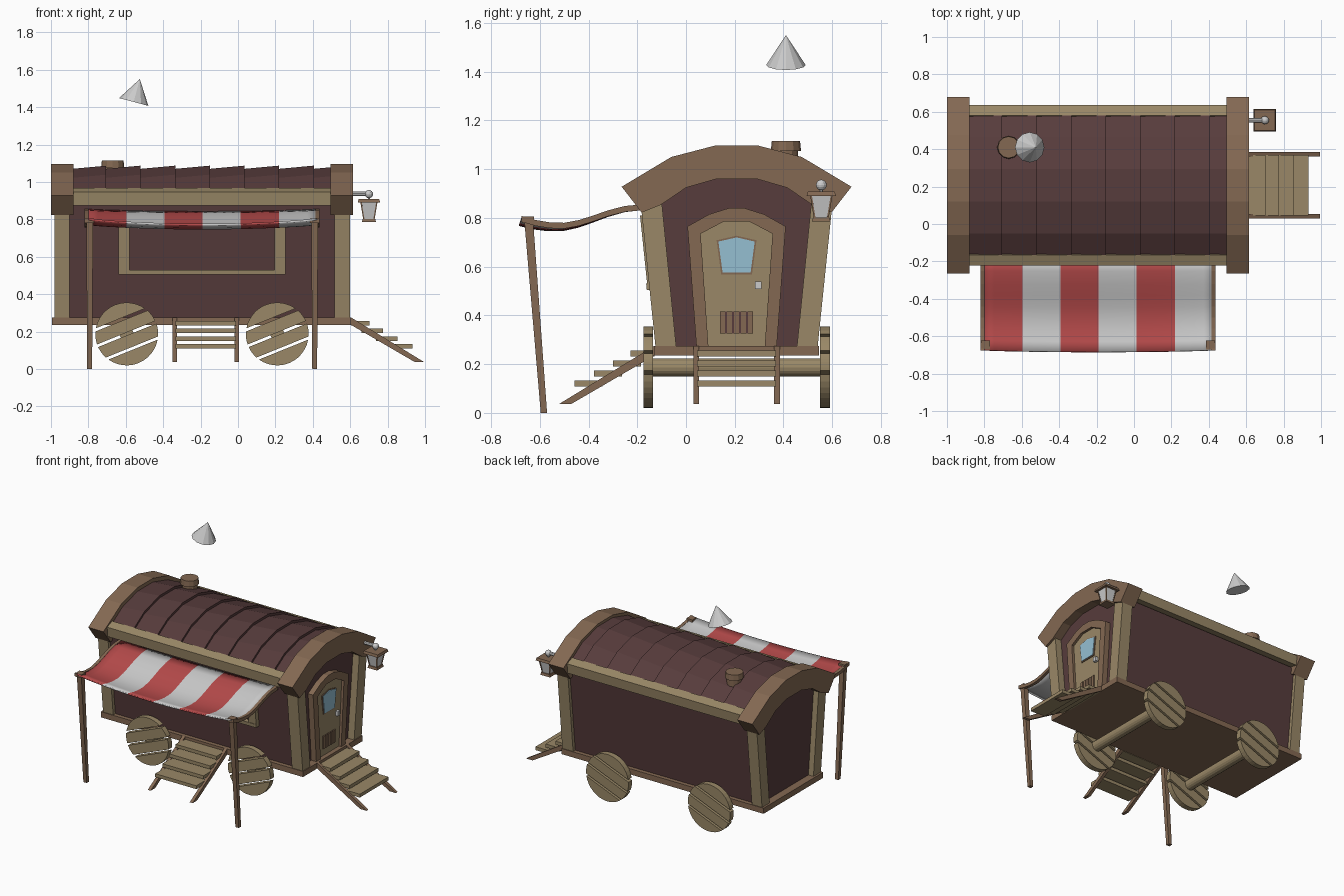
import bpy, bmesh, math
from mathutils import Matrix, Vector

if "Cube" in bpy.data.objects:
    bpy.data.objects.remove(bpy.data.objects["Cube"])

def mat(name, r, g, b):
    m = bpy.data.materials.new(name)
    m.diffuse_color = (r, g, b, 1)
    m.use_nodes = True
    m.node_tree.nodes["Principled BSDF"].inputs["Base Color"].default_value = m.diffuse_color
    return m

MAROON = mat("maroon", .095, .045, .045)
TAN = mat("tan", .32, .245, .135)
BROWN = mat("brown", .23, .14, .085)
BLUE = mat("glass_blue", .30, .52, .64)
RED = mat("red", .47, .07, .07)
WHITE = mat("white", .75, .75, .75)
CY = .2075  # centre line of the wagon in y

def finish(name, bm, *mats):
    bmesh.ops.recalc_face_normals(bm, faces=bm.faces)
    me = bpy.data.meshes.new(name)
    bm.to_mesh(me)
    bm.free()
    ob = bpy.data.objects.new(name, me)
    bpy.context.collection.objects.link(ob)
    for m in mats:
        if m:
            me.materials.append(m)
    return ob

def loft(name, a, b, m):
    """Closed solid between two rings of 3D points."""
    bm = bmesh.new()
    va, vb = [bm.verts.new(p) for p in a], [bm.verts.new(p) for p in b]
    n = len(a)
    bm.faces.new(va)
    bm.faces.new(vb)
    for i in range(n):
        bm.faces.new((va[i], va[(i + 1) % n], vb[(i + 1) % n], vb[i]))
    return finish(name, bm, m)

def ext_x(name, yz, x0, x1, m):
    return loft(name, [(x0, y, z) for y, z in yz], [(x1, y, z) for y, z in yz], m)

def ext_y(name, xz, y0, y1, m):
    return loft(name, [(x, y0, z) for x, z in xz], [(x, y1, z) for x, z in xz], m)

def box(name, x0, x1, y0, y1, z0, z1, m):
    return ext_x(name, [(y0, z0), (y1, z0), (y1, z1), (y0, z1)], x0, x1, m)

def square(x, y, z, h):
    return [(x - h, y - h, z), (x + h, y - h, z), (x + h, y + h, z), (x - h, y + h, z)]

def cone(name, p, q, r0, r1, n, m):
    p, q = Vector(p), Vector(q)
    bm = bmesh.new()
    rot = (q - p).to_track_quat('Z', 'Y').to_matrix().to_4x4()
    bmesh.ops.create_cone(bm, cap_ends=True, segments=n, radius1=r0, radius2=r1,
                          depth=(q - p).length, matrix=Matrix.Translation((p + q) / 2) @ rot)
    return finish(name, bm, m)

def flip(pts):
    return [(2 * CY - y, z) for y, z in pts]

def sym(half):
    """Left half profile (bottom to top) completed to a symmetric one."""
    return half + flip(half)[::-1]

# Body and floor
box("floor", -.995, .605, -.13, .545, .235, .275, BROWN)
ext_x("body", sym([(-.10, .27), (-.165, .88), (-.02, .97), (.12, 1.02)]), -.94, .55, MAROON)

# Corner posts
post = [(-.125, .27), (-.04, .27), (-.10, .87), (-.187, .87)]
for x0, x1, e in ((-.98, -.90, "rear"), (.515, .60, "door")):
    for side, p in (("front", post), ("back", flip(post))):
        ext_x(f"corner_post_{e}_{side}", p, x0, x1, TAN)

# End arches of the roof
outer = sym([(-.264, .928), (-.06, 1.05), (.12, 1.097)])
inner = sym([(-.182, .822), (-.104, .853), (0, .924), (.125, .96)])
for x0, x1, e in ((-1, -.88, "rear"), (.495, .615, "door")):
    ext_x(f"roof_arch_{e}", outer + inner[::-1], x0, x1, BROWN)

# Overlapping roof sections, each rising towards the door end
roof = sym([(-.205, .925), (-.05, 1.022), (.12, 1.07)])
shell = roof + [(y, z - .04) for y, z in roof[::-1]]
for i in range(8):
    x0 = max(-.89 + .185 * i, -.885)
    x1 = min(-.89 + .185 * (i + 1), .5)
    up = .017 * (x1 - x0) / .185
    loft(f"roof_section_{i}", [(x0, y, z) for y, z in shell],
         [(x1, y, z + up) for y, z in shell], MAROON)

# Eave beams
eave = [(-.215, .875), (-.222, .945), (-.165, .967), (-.14, .89)]
ext_x("eave_beam_front", eave, -.885, .5, TAN)
ext_x("eave_beam_back", flip(eave), -.885, .5, TAN)

# Chimney and floating smoke cone
cone("chimney", (-.67, .41, 1.0), (-.67, .41, 1.08), .05, .05, 12, BROWN)
cone("chimney_cap", (-.67, .41, 1.075), (-.67, .41, 1.115), .062, .058, 12, BROWN)
cone("smoke_cone", (-.5575, .41, 1.4275), (-.525, .41, 1.55), .081, 0, 12, None)

# Serving window on the front wall
def slanted(name, x0, x1, z0, z1, d, m):
    f = lambda z: -.125 - .104 * (z - .275)
    ext_x(name, [(f(z0) - d, z0), (f(z1) - d, z1), (f(z1) + .06, z1), (f(z0) + .06, z0)], x0, x1, m)

slanted("window_sill", -.64, .255, .505, .53, .012, TAN)
slanted("window_lintel", -.64, .255, .775, .81, .008, TAN)
slanted("window_jamb_left", -.64, -.58, .53, .775, .008, TAN)
slanted("window_jamb_right", .195, .255, .53, .775, .008, TAN)
slanted("window_shutter", -.575, .19, .535, .775, -.018, MAROON)

# Wheels made of four planks, and axles
R = .168
tilt = math.radians(22)
strips = [(-R, -.090), (-.075, -.0075), (.0075, .075), (.090, R)]
for wx, e in ((-.595, "rear"), (.21, "door")):
    cone(f"axle_{e}", (wx, -.15, .187), (wx, .565, .187), .037, .037, 16, TAN)
    for y0, s in ((-.175, "front"), (.55, "back")):
        for k, (d0, d1) in enumerate(strips):
            t0, t1 = math.asin(d0 / R), math.asin(d1 / R)
            ts = [t0 + (t1 - t0) * j / 6 for j in range(7)]
            ring = [(R * math.cos(t), R * math.sin(t)) for t in ts]
            ring += [(-x, z) for x, z in ring[::-1]]
            ring = [p for j, p in enumerate(ring)
                    if math.dist(p, ring[j - 1]) > 1e-5]
            pts = [(wx + x * math.cos(tilt) - z * math.sin(tilt),
                    .187 + x * math.sin(tilt) + z * math.cos(tilt)) for x, z in ring]
            ext_y(f"wheel_{e}_{s}_plank_{k}", pts, y0, y0 + .04, TAN)

# Steps: d is the distance outward from the wagon
def steps(name, ext, put, a, b):
    side = [put(d, z) for d, z in ((.13, .275), (.13, .235), (.47, .037), (.52, .037))]
    ext(f"{name}_stringer_left", side, a, a + .023, BROWN)
    ext(f"{name}_stringer_right", side, b - .023, b, BROWN)
    for i, (d, z) in enumerate(((.457, .133), (.377, .174), (.3, .215), (.227, .256))):
        d0 = max(d - .115, .13)
        ext(f"{name}_tread_{i}", [put(d0, z - .024), put(d, z - .024), put(d, z), put(d0, z)],
            a + .015, b - .015, TAN)

steps("front_steps", ext_x, lambda d, z: (-d, z), -.35, .005)
steps("door_steps", ext_y, lambda d, z: (d + .475, z), .03, .385)

# Door at the right end
frame = sym([(.043, .27), (.006, .765), (.095, .815), (.175, .84)])
door = sym([(.092, .27), (.06, .735), (.155, .785)])
ext_x("door_frame", frame + door[::-1], .545, .59, BROWN)
ext_x("door", door, .545, .572, TAN)
pane = [(.15, .576), (.133, .703), (CY, .72), (.282, .703), (.265, .576)]
ext_x("door_window_frame", [(CY + (y - CY) * 1.1, .65 + (z - .65) * 1.1) for y, z in pane],
      .565, .577, BROWN)
ext_x("door_window", pane, .565, .581, BLUE)
box("door_handle", .57, .592, .283, .31, .508, .54, None)
box("door_vent_back", .565, .574, .14, .275, .325, .415, MAROON)
for i in range(5):
    y = .14 + i * .0285
    box(f"door_vent_slat_{i}", .57, .58, y, y + .021, .325, .415, BROWN)

# Lantern on its arm
LX, LY = .70, .555
cone("lantern_arm", (.6, LY, .937), (LX, LY, .937), .012, .012, 8, None)
bm = bmesh.new()
bmesh.ops.create_uvsphere(bm, u_segments=12, v_segments=8, radius=.022,
                          matrix=Matrix.Translation((LX, LY, .935)))
finish("lantern_ball", bm)
cone("lantern_hook", (LX, LY, .89), (LX, LY, .93), .007, .007, 6, None)
loft("lantern_cap", square(LX, LY, .89, .06), square(LX, LY, .908, .055), BROWN)
loft("lantern_glass", square(LX, LY, .80, .027), square(LX, LY, .892, .042), None)
loft("lantern_base", square(LX, LY, .785, .038), square(LX, LY, .802, .034), BROWN)
for sx in (-1, 1):
    for sy in (-1, 1):
        cone(f"lantern_bar_{sx}_{sy}", (LX + sx * .027, LY + sy * .027, .80),
             (LX + sx * .042, LY + sy * .042, .892), .005, .005, 4, BROWN)

# Awning: curved side rails, posts and sagging striped cloth
curve = [(-.675, .808), (-.62, .792), (-.56, .782), (-.50, .78), (-.44, .791),
         (-.38, .81), (-.32, .831), (-.25, .849), (-.17, .856)]
for x0, s in ((-.82, "left"), (.415, "right")):
    ext_x(f"awning_rail_{s}", curve + [(y, z - .024) for y, z in curve[::-1]], x0, x0 + .022, BROWN)
    px = -.793 if s == "left" else .41
    loft(f"awning_post_{s}", square(px, -.583, 0, .013), square(px, -.645, .785, .018), BROWN)
    loft(f"awning_post_cap_{s}", square(px, -.647, .78, .024), square(px, -.648, .805, .024), BROWN)

bm = bmesh.new()
NX = 24
rows = []
for i in range(NX + 1):
    u = i / NX
    s = math.sin(math.pi * u) ** .7 if 0 < u < 1 else 0
    row = []
    for j, (y, z) in enumerate(curve):
        v = 1 - j / (len(curve) - 1)
        row.append(bm.verts.new((-.80 + 1.222 * u, y - .01 * s * v,
                                 z - .006 - s * (.012 + .018 * v))))
    rows.append(row)
for i in range(NX):
    for j in range(len(curve) - 1):
        f = bm.faces.new((rows[i][j], rows[i + 1][j], rows[i + 1][j + 1], rows[i][j + 1]))
        f.material_index = (i // 4) % 2
        f.smooth = True
cloth = finish("awning_cloth", bm, RED, WHITE)
mod = cloth.modifiers.new("thickness", 'SOLIDIFY')
mod.thickness = .01
mod.offset = 0
